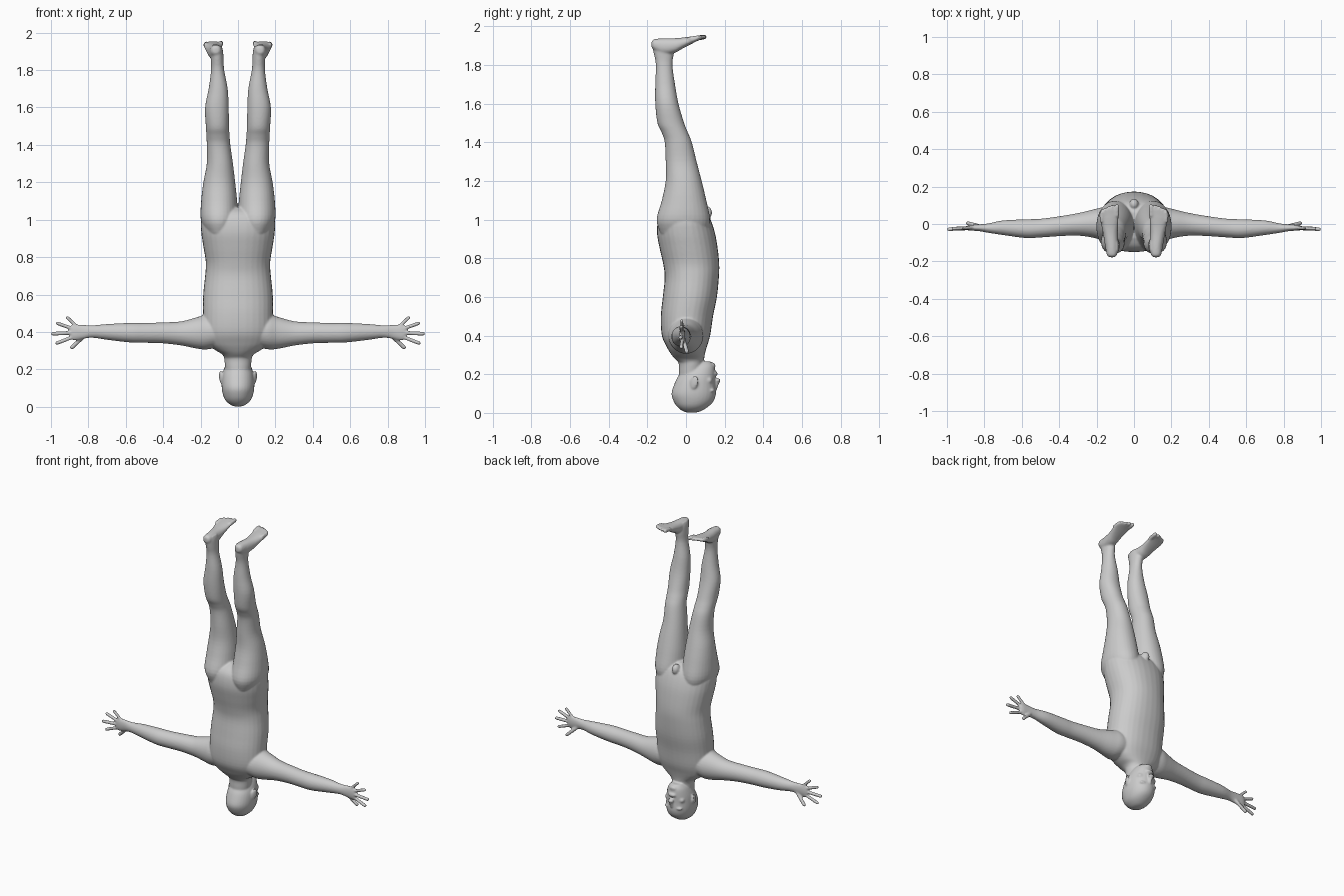
import bpy, bmesh, math
from mathutils import Vector, Matrix

bm = bmesh.new()


def smooth_rows(rows, n=4):
    """Catmull-Rom interpolation between cross-sections."""
    out = []
    for i in range(len(rows) - 1):
        p0, p1 = rows[max(i - 1, 0)], rows[i]
        p2, p3 = rows[i + 1], rows[min(i + 2, len(rows) - 1)]
        for k in range(n):
            t = k / n
            out.append([0.5 * (2 * b + (c - a) * t + (2 * a - 5 * b + 4 * c - d) * t * t
                               + (3 * b - a - 3 * c + d) * t ** 3)
                        for a, b, c, d in zip(p0, p1, p2, p3)])
    return out + [list(rows[-1])]


def loft(axis, rows, side=1, power=2.2, seg=32):
    """Closed tube; row = position along axis, two centre coords, two radii."""
    rings = []
    for t, ca, cb, ra, rb in smooth_rows(rows):
        ring = []
        for k in range(seg):
            u = 2 * math.pi * k / seg
            c, s = math.cos(u), math.sin(u)
            a = ca + ra * math.copysign(abs(c) ** (2 / power), c)
            b = cb + rb * math.copysign(abs(s) ** (2 / power), s)
            x, y, z = {'x': (t, a, b), 'y': (a, t, b), 'z': (a, b, t)}[axis]
            ring.append(bm.verts.new((x * side, y, z)))
        rings.append(ring)
    faces = [bm.faces.new(rings[0]), bm.faces.new(rings[-1][::-1])]
    for r0, r1 in zip(rings, rings[1:]):
        for k in range(seg):
            j = (k + 1) % seg
            faces.append(bm.faces.new((r0[k], r1[k], r1[j], r0[j])))
    bmesh.ops.recalc_face_normals(bm, faces=faces)


def blob(loc, size, tilt=0, spin=0):
    m = (Matrix.Translation(loc) @ Matrix.Rotation(spin, 4, 'Z')
         @ Matrix.Rotation(tilt, 4, 'X') @ Matrix.Diagonal((*size, 1)))
    bmesh.ops.create_uvsphere(bm, u_segments=20, v_segments=13, radius=1, matrix=m)


def capsule(p, q, r):
    p, q = Vector(p), Vector(q)
    d = q - p
    rot = d.to_track_quat('Z', 'Y')
    for v in bmesh.ops.create_uvsphere(bm, u_segments=12, v_segments=9, radius=r)['verts']:
        v.co.z += d.length / 2 if v.co.z > 0 else -d.length / 2
        v.co = rot @ v.co + (p + q) / 2


# torso, upside down with the back towards -y
loft('z', [(.255, 0, .03, .07, .06), (.28, 0, .018, .085, .076), (.305, 0, .01, .125, .088),
           (.34, 0, .004, .165, .103), (.4, 0, 0, .185, .125), (.5, 0, .005, .187, .135),
           (.6, 0, .02, .186, .14), (.7, 0, .03, .176, .14), (.77, 0, .027, .172, .145),
           (.85, 0, .014, .184, .15), (.93, 0, 0, .196, .15), (1.0, 0, -.008, .195, .135),
           (1.04, 0, -.008, .15, .11), (1.065, 0, -.005, .08, .07)])
blob((0, .105, 1.035), (.025, .03, .035))

# neck
loft('z', [(.15, 0, .025, .06, .06), (.21, 0, .025, .068, .062),
           (.26, 0, .027, .074, .066), (.31, 0, .015, .08, .08)], power=2)

# head
loft('z', [(.001, 0, .03, .012, .014), (.008, 0, .03, .036, .044), (.03, 0, .034, .064, .078),
           (.06, 0, .039, .079, .103), (.1, 0, .04, .087, .115), (.15, 0, .046, .086, .106),
           (.19, 0, .056, .079, .096), (.23, 0, .072, .064, .078), (.25, 0, .082, .05, .062),
           (.265, 0, .085, .034, .045)], power=2.1)

# nose, lips, chin
capsule((0, .15, .128), (0, .163, .163), .012)
blob((0, .163, .168), (.02, .016, .012))
blob((0, .15, .203), (.027, .014, .013))
blob((0, .138, .244), (.025, .015, .016))

for s in (1, -1):
    # brow, cheek and ear
    blob((s * .035, .136, .116), (.03, .014, .01))
    blob((s * .045, .118, .168), (.025, .02, .02))
    blob((s * .091, .042, .158), (.008, .022, .036), tilt=-.3, spin=-s * .35)

    # arm and palm
    loft('x', [(.08, -.005, .4, .09, .075), (.16, .0, .4, .09, .093), (.215, .002, .395, .076, .085),
               (.3, -.002, .392, .06, .065), (.4, -.012, .395, .053, .056),
               (.5, -.022, .395, .05, .053), (.58, -.025, .396, .05, .052),
               (.7, -.02, .4, .039, .042), (.78, -.022, .402, .025, .033),
               (.83, -.02, .4, .018, .038), (.875, -.02, .398, .015, .043),
               (.895, -.021, .398, .011, .036)], side=s, power=2)

    # fingers and thumb
    for p, q, r in [((.86, -.02, .428), (.912, -.022, .476), .0095),
                    ((.87, -.022, .412), (.965, -.024, .446), .0105),
                    ((.87, -.022, .396), (.99, -.028, .39), .011),
                    ((.87, -.02, .378), (.968, -.024, .34), .0105),
                    ((.825, -.012, .376), (.888, .004, .317), .0115)]:
        capsule((s * p[0], *p[1:]), (s * q[0], *q[1:]), r)

    # leg
    loft('z', [(.93, .1, -.012, .07, .12), (1.0, .101, -.014, .098, .138),
               (1.1, .101, -.01, .096, .115), (1.2, .1, -.012, .085, .093),
               (1.3, .097, -.025, .07, .08), (1.4, .104, -.04, .063, .07),
               (1.45, .107, -.058, .062, .068), (1.5, .11, -.079, .062, .069),
               (1.6, .113, -.099, .063, .06), (1.7, .106, -.108, .051, .051),
               (1.8, .109, -.113, .035, .043), (1.86, .111, -.115, .034, .052),
               (1.9, .114, -.118, .034, .056), (1.925, .116, -.12, .03, .048)],
         side=s, power=2.1)

    # foot
    loft('y', [(-.178, .118, 1.905, .012, .014), (-.165, .118, 1.905, .027, .028),
               (-.12, .119, 1.895, .035, .042), (-.06, .125, 1.9, .039, .038),
               (-.02, .129, 1.912, .043, .029), (.02, .132, 1.925, .049, .021),
               (.055, .134, 1.936, .052, .014), (.08, .128, 1.943, .042, .01)], side=s)

    # toes
    for x, y, r in [(.091, .093, .0135), (.116, .093, .0105), (.136, .086, .01),
                    (.154, .076, .0095), (.171, .062, .0095)]:
        capsule((s * (x + .002), y - .045, 1.937), (s * x, y, 1.944), r)

mesh = bpy.data.meshes.new("body")
bm.to_mesh(mesh)
bm.free()
body = bpy.data.objects.new("body", mesh)
bpy.context.collection.objects.link(body)

# fuse the parts into one skin and soften the seams
fuse = body.modifiers.new("fuse", 'REMESH')
fuse.mode = 'VOXEL'
fuse.voxel_size = .0055
fuse.use_smooth_shade = True
soft = body.modifiers.new("soften", 'SMOOTH')
soft.factor = .5
soft.iterations = 5
